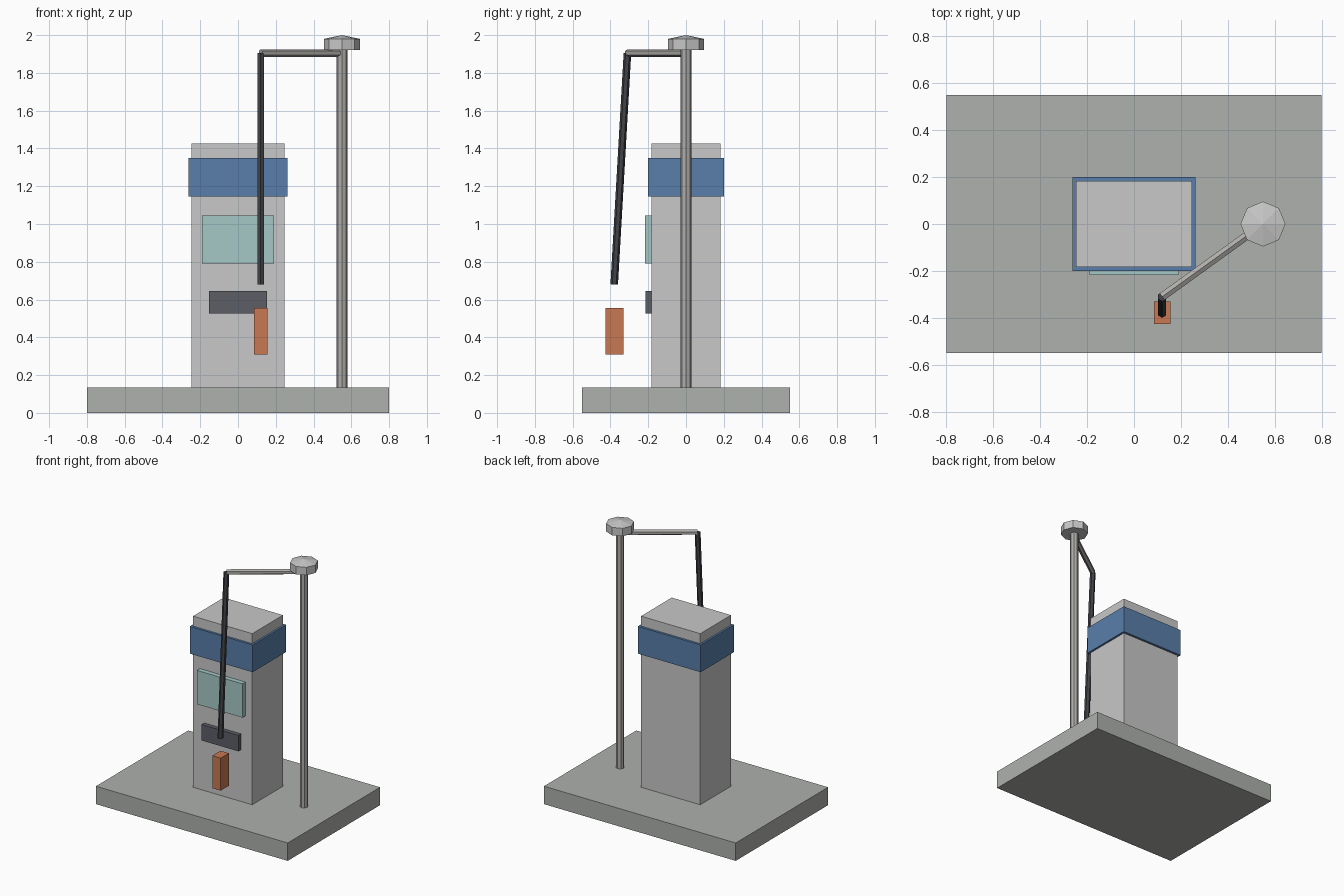
import bpy, math
from mathutils import Vector

cube = bpy.data.objects.get("Cube")
if cube:
    bpy.data.objects.remove(cube, do_unlink=True)


def material(name, rgb):
    """Flat material from 0-255 display values, stored as linear."""
    lin = [((c / 255 + 0.055) / 1.055) ** 2.4 for c in rgb]
    m = bpy.data.materials.new(name)
    m.use_nodes = True
    m.diffuse_color = (*lin, 1)
    m.node_tree.nodes["Principled BSDF"].inputs["Base Color"].default_value = (*lin, 1)
    return m


concrete = material("concrete grey", (174, 177, 172))
panel = material("panel grey", (200, 200, 200))
blue = material("blue", (88, 126, 170))
glass = material("pale teal", (165, 201, 198))
dark = material("dark grey", (92, 95, 102))
rubber = material("black rubber", (66, 67, 72))
orange = material("orange", (200, 120, 82))
metal = material("pole metal", (176, 174, 170))


def finish(name, mat):
    ob = bpy.context.object
    ob.name = name
    ob.data.name = name
    ob.data.materials.append(mat)
    return ob


def box(name, mat, low, high):
    low, high = Vector(low), Vector(high)
    bpy.ops.mesh.primitive_cube_add(size=1, location=(low + high) / 2)
    bpy.context.object.scale = high - low
    bpy.ops.object.transform_apply(location=False, rotation=False, scale=True)
    return finish(name, mat)


def tube(name, mat, start, end, radius, sides=8):
    start, end = Vector(start), Vector(end)
    axis = end - start
    bpy.ops.mesh.primitive_cylinder_add(vertices=sides, radius=radius, depth=axis.length,
                                        location=(start + end) / 2)
    bpy.context.object.rotation_euler = axis.to_track_quat("Z", "Y").to_euler()
    return finish(name, mat)


# Plinth and cabinet
box("base_slab", concrete, (-0.8, -0.55, 0), (0.8, 0.55, 0.135))
box("cabinet", panel, (-0.247, -0.183, 0.135), (0.247, 0.183, 1.425))
box("header_band", blue, (-0.262, -0.2, 1.145), (0.262, 0.2, 1.35))

# Front fittings
box("display_screen", glass, (-0.19, -0.218, 0.79), (0.19, -0.18, 1.045))
box("keypad", dark, (-0.153, -0.215, 0.525), (0.153, -0.18, 0.645))
box("nozzle", orange, (0.085, -0.427, 0.31), (0.155, -0.33, 0.555))

# Hose mast: pole, arm and hanging hose
elbow = (0.12, -0.31, 1.905)
tube("pole", metal, (0.55, 0, 0.135), (0.55, 0, 1.93), 0.029)
tube("arm", metal, (0.55, 0, 1.905), elbow, 0.02, 6)
tube("hose", rubber, elbow, (0.12, -0.38, 0.68), 0.02, 6)

# Faceted lamp cap with a shallow pointed top
tube("lamp_cap", panel, (0.55, 0, 1.92), (0.55, 0, 1.98), 0.096)
bpy.ops.mesh.primitive_cone_add(vertices=8, radius1=0.096, radius2=0, depth=0.02,
                                location=(0.55, 0, 1.99))
finish("lamp_cap_top", panel)
